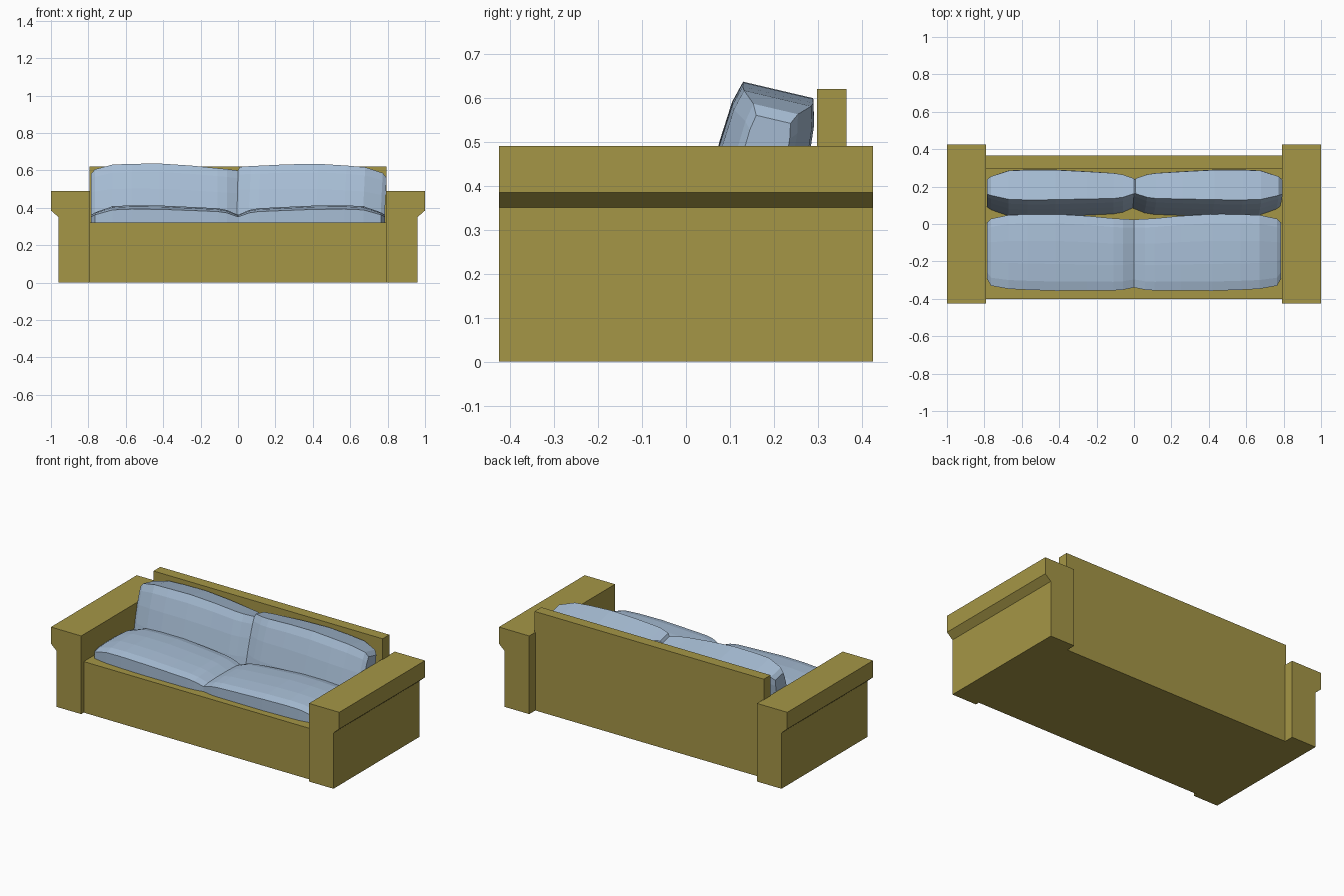
import bpy, bmesh
from mathutils import Matrix, Vector

if "Cube" in bpy.data.objects:
    bpy.data.objects.remove(bpy.data.objects["Cube"])


def material(name, color):
    m = bpy.data.materials.new(name)
    m.diffuse_color = color
    m.use_nodes = True
    m.node_tree.nodes["Principled BSDF"].inputs["Base Color"].default_value = m.diffuse_color
    return m


wood = material("olive", (0.376, 0.305, 0.061, 1))
cloth = material("pale_blue", (0.39, 0.515, 0.67, 1))


def loft(name, rings, mat):
    """Skin a list of equal-length point rings and cap both ends."""
    bm = bmesh.new()
    rows = [[bm.verts.new(p) for p in ring] for ring in rings]
    n = len(rows[0])
    for a, b in zip(rows, rows[1:]):
        for i in range(n):
            j = (i + 1) % n
            bm.faces.new((a[i], a[j], b[j], b[i]))
    bm.faces.new(rows[0])
    bm.faces.new(rows[-1])
    bmesh.ops.recalc_face_normals(bm, faces=bm.faces[:])
    mesh = bpy.data.meshes.new(name)
    bm.to_mesh(mesh)
    bm.free()
    mesh.materials.append(mat)
    ob = bpy.data.objects.new(name, mesh)
    bpy.context.collection.objects.link(ob)
    return ob


# Seat base and backrest: one L-shaped side profile (y, z)
frame = [(-0.40, 0), (0.365, 0), (0.365, 0.62), (0.298, 0.62),
         (0.298, 0.32), (-0.40, 0.32)]
loft("base_and_backrest", [[(x, y, z) for y, z in frame] for x in (-0.795, 0.795)], wood)

# Armrests: front profile (x, z) with the overhanging top
arm = [(0.79, 0), (0.96, 0), (0.96, 0.35), (1.0, 0.385), (1.0, 0.49), (0.79, 0.49)]
for side, s in (("left", -1), ("right", 1)):
    loft(side + "_armrest", [[(s * x, y, z) for x, z in arm] for y in (-0.425, 0.425)], wood)

# Cushion stations from outer to inner end: x, front y, back y, half thickness
stations = [(0.787, -0.14, 0.155, 0.05), (0.765, -0.18, 0.178, 0.065),
            (0.67, -0.197, 0.198, 0.098), (0.57, -0.202, 0.201, 0.103),
            (0.42, -0.207, 0.203, 0.102), (0.25, -0.206, 0.193, 0.094),
            (0.11, -0.205, 0.18, 0.087), (0.06, -0.202, 0.177, 0.078),
            (0.0, -0.19, 0.174, 0.052), (-0.015, -0.14, 0.14, 0.042)]
# Puffed cross-section: fraction of depth, fraction of thickness
puff = [(0, 0.8), (0.12, 0.93), (0.35, 1), (0.65, 1), (0.88, 0.93), (1, 0.8)]
section = puff + [(f, -h) for f, h in reversed(puff)]
MID = 0.39


def cushion(name, s, y, z, lean=0.0, roll=0.0):
    rings = [[(s * (x - MID), y0 + (y1 - y0) * f, t * h) for f, h in section]
             for x, y0, y1, t in stations]
    ob = loft(name, rings, cloth)
    ob.matrix_world = (Matrix.Translation(Vector((s * MID, y, z)))
                       @ Matrix.Rotation(roll, 4, 'Y') @ Matrix.Rotation(lean, 4, 'X'))


# Two seat cushions, and the same shape leaning on the backrest
for side, s, roll in (("left", -1, 0.0), ("right", 1, 0.05)):
    cushion(side + "_seat_cushion", s, -0.15, 0.31)
    cushion(side + "_back_cushion", s, 0.163, 0.42, lean=1.34, roll=roll)
